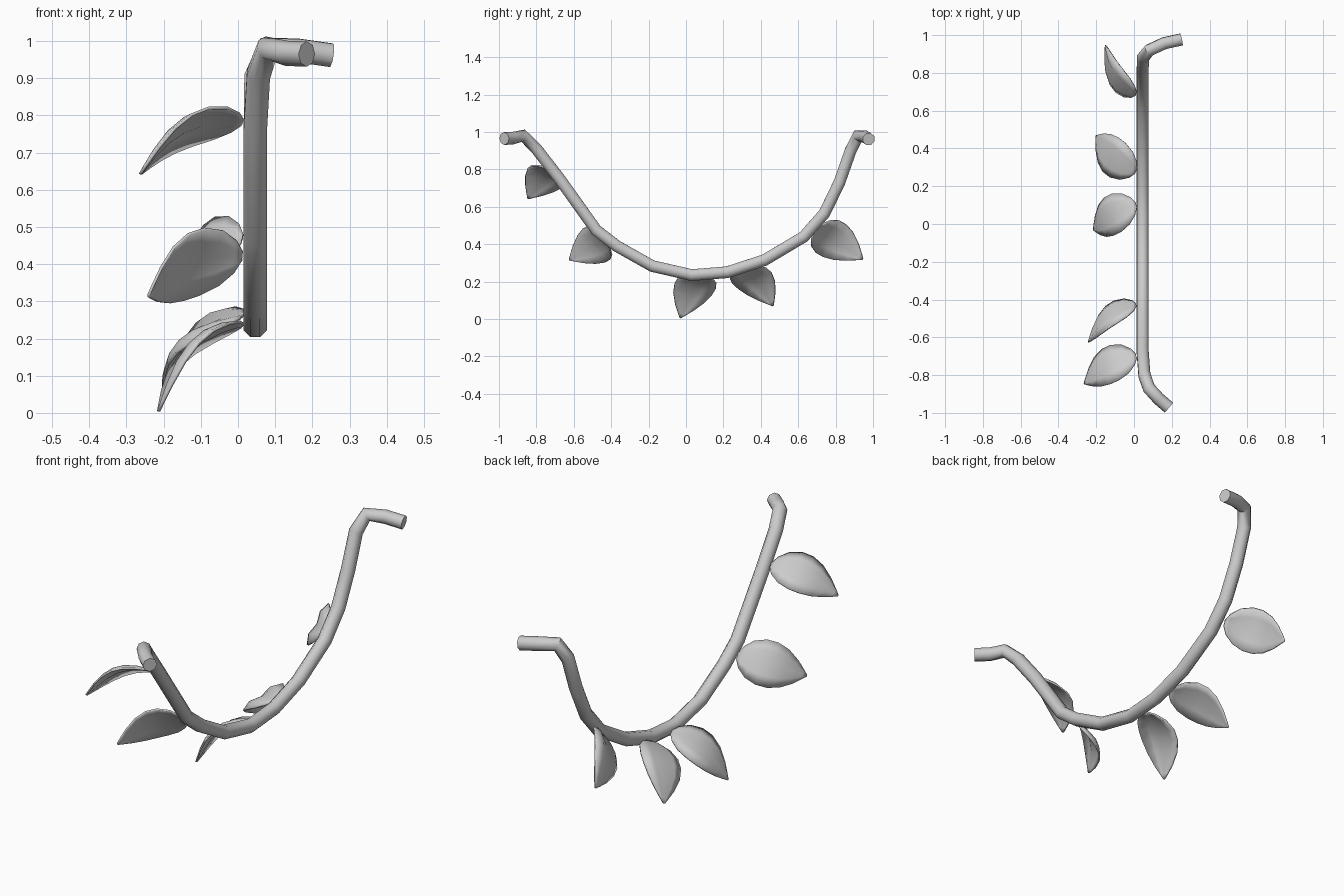
import bpy, bmesh, math
from mathutils import Vector

if "Cube" in bpy.data.objects:
    bpy.data.objects.remove(bpy.data.objects["Cube"])

# Hanging stem: a bevelled polyline
path = [(0.185, -0.972, 0.965), (0.13, -0.925, 0.967), (0.08, -0.87, 0.98), (0.055, -0.80, 0.91),
        (0.046, -0.68, 0.755), (0.046, -0.48, 0.475), (0.046, -0.37, 0.39),
        (0.046, -0.18, 0.283), (0.046, 0.03, 0.235), (0.046, 0.22, 0.25),
        (0.046, 0.42, 0.315), (0.046, 0.63, 0.44), (0.046, 0.74, 0.565),
        (0.046, 0.82, 0.73), (0.048, 0.88, 0.90), (0.08, 0.92, 0.98),
        (0.16, 0.957, 0.975), (0.25, 0.977, 0.962)]
cu = bpy.data.curves.new("stem", 'CURVE')
cu.dimensions = '3D'
cu.bevel_depth = 0.034
cu.bevel_resolution = 2
cu.use_fill_caps = True
sp = cu.splines.new('POLY')
sp.points.add(len(path) - 1)
for p, co in zip(sp.points, path):
    p.co = (*co, 1)
stem = bpy.data.objects.new("stem", cu)
bpy.context.collection.objects.link(stem)
bpy.context.view_layer.objects.active = stem
stem.select_set(True)
bpy.ops.object.convert(target='MESH')
bpy.ops.object.shade_smooth_by_angle(angle=math.radians(50))

# Leaf outline (distance along, half width) and cross-section (side, lift)
OUTLINE = [(0.0, 0.012), (0.05, 0.05), (0.16, 0.087), (0.32, 0.107), (0.48, 0.107),
           (0.65, 0.09), (0.82, 0.055), (0.93, 0.024), (1.0, 0.003)]
SECTION = [(-1, -0.004), (-0.55, 0.013), (0, 0.0), (0.55, 0.013), (1, -0.004)]


def leaf(name, base, tip, side):
    """Arched leaf from base to tip, spread along the side direction."""
    base, tip = Vector(base), Vector(tip)
    t = (tip - base).normalized()
    w = Vector(side)
    w = (w - t * w.dot(t)).normalized()
    n = t.cross(w)
    if n.z < 0:
        n, w = -n, -w
    bm = bmesh.new()
    rows = []
    for s, hw in OUTLINE:
        arch = 0.052 * math.sin(math.pi * s ** 0.9)
        c = base.lerp(tip, s) + n * arch
        rows.append([bm.verts.new(c + w * (hw * a) + n * (b * hw / 0.107)) for a, b in SECTION])
    for r0, r1 in zip(rows, rows[1:]):
        for i in range(len(SECTION) - 1):
            bm.faces.new((r0[i], r1[i], r1[i + 1], r0[i + 1]))
    bmesh.ops.recalc_face_normals(bm, faces=bm.faces)
    for f in bm.faces:
        f.smooth = True
    me = bpy.data.meshes.new(name)
    bm.to_mesh(me)
    bm.free()
    ob = bpy.data.objects.new(name, me)
    bpy.context.collection.objects.link(ob)
    m = ob.modifiers.new("thickness", 'SOLIDIFY')
    m.thickness = 0.008
    m.offset = 0


# Five leaves: base, tip, side direction
leaves = [((0.012, 0.69, 0.47), (-0.15, 0.945, 0.32), (0.06, 0.06, 0.18)),
          ((0.012, 0.28, 0.26), (-0.20, 0.465, 0.07), (0.09, 0.17, 0.09)),
          ((0.012, 0.10, 0.235), (-0.213, -0.03, 0.005), (0.06, -0.20, 0.07)),
          ((0.012, -0.43, 0.42), (-0.24, -0.625, 0.315), (0.02, -0.12, 0.19)),
          ((0.012, -0.70, 0.78), (-0.262, -0.845, 0.643), (0.02, -0.20, 0.09))]
for i, args in enumerate(leaves):
    leaf(f"leaf_{i + 1}", *args)
